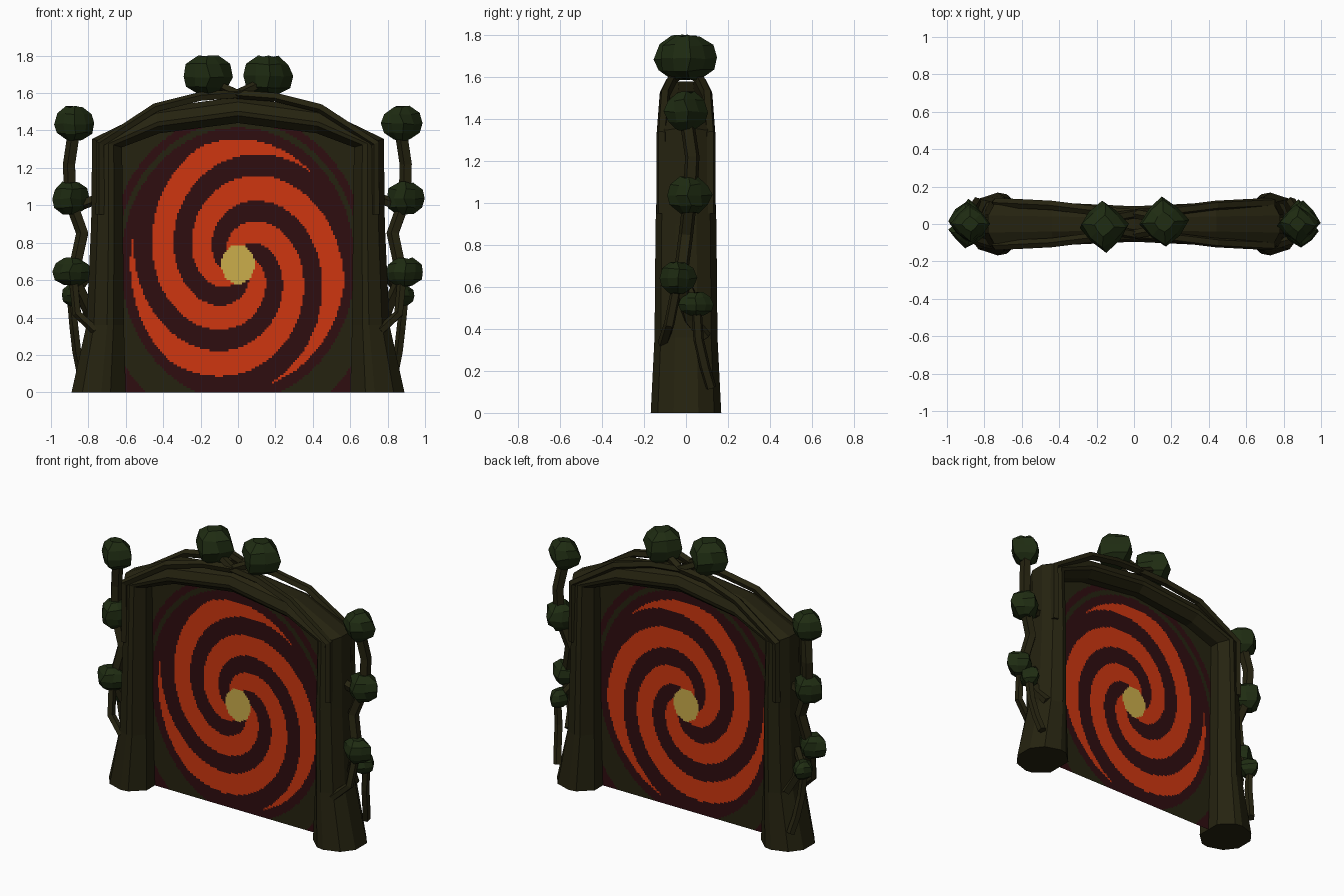
import bpy, bmesh, math, random
from mathutils import Vector

if "Cube" in bpy.data.objects:
    bpy.data.objects.remove(bpy.data.objects["Cube"])

random.seed(4)


def material(name, rgb):
    m = bpy.data.materials.new(name)
    m.diffuse_color = (*rgb, 1)
    m.use_nodes = True
    m.node_tree.nodes["Principled BSDF"].inputs["Base Color"].default_value = m.diffuse_color
    return m


WOOD = material("dark olive wood", (0.0185, 0.0165, 0.005))
LEAF = material("dark leaf green", (0.0135, 0.025, 0.006))
ORANGE = material("portal orange", (0.62, 0.037, 0.005))
RED = material("portal dark red", (0.028, 0.004, 0.005))
YELLOW = material("portal yellow", (0.6, 0.42, 0.07))


def finish(bm, name, mats):
    me = bpy.data.meshes.new(name)
    bm.to_mesh(me)
    bm.free()
    ob = bpy.data.objects.new(name, me)
    bpy.context.collection.objects.link(ob)
    for m in mats:
        me.materials.append(m)
    return ob


def loft(name, rings, mat):
    """Skin closed rings of points and cap both ends."""
    bm = bmesh.new()
    vs = [[bm.verts.new(p) for p in r] for r in rings]
    n = len(rings[0])
    for a, b in zip(vs, vs[1:]):
        for i in range(n):
            j = (i + 1) % n
            bm.faces.new((a[i], a[j], b[j], b[i]))
    bm.faces.new(vs[0])
    bm.faces.new(vs[-1])
    bmesh.ops.recalc_face_normals(bm, faces=bm.faces)
    return finish(bm, name, [mat])


def vine(name, pts, radius, sides=5):
    """Low-poly tube tapering along a path."""
    pts = [Vector(p) for p in pts]
    rings = []
    for k, p in enumerate(pts):
        t = (pts[min(k + 1, len(pts) - 1)] - pts[max(k - 1, 0)]).normalized()
        u = t.cross(Vector((0, 1, 0))).normalized()
        w = t.cross(u)
        rings.append([p + radius * (math.cos(a) * u + math.sin(a) * w)
                      for a in (2 * math.pi * i / sides for i in range(sides))])
    return loft(name, rings, WOOD)


def leaf_clump(name, c, rx, ry, rz):
    """Diamond-plan faceted clump with a flattened base."""
    rings = []
    for s, h in ((0.4, -1), (0.85, -0.6), (1, -0.05), (0.85, 0.55), (0.4, 0.97)):
        turn = random.uniform(-0.12, 0.12)
        ring = []
        for i in range(8):
            a = i * math.pi / 4 + turn
            r = s * (1 if i % 2 == 0 else 0.8) * random.uniform(0.93, 1.05)
            ring.append((c[0] + rx * r * math.cos(a), c[1] + ry * r * math.sin(a),
                         c[2] + rz * (h + random.uniform(-0.06, 0.06))))
        rings.append(ring)
    return loft(name, rings, LEAF)


# Arch frame: stations of inner edge, outer edge and half depth
half = [((0.60, 0), (0.89, 0), 0.168), ((0.61, 0.36), (0.81, 0.36), 0.15),
        ((0.615, 0.9), (0.785, 0.9), 0.145), ((0.62, 1.31), (0.78, 1.355), 0.13),
        ((0.42, 1.385), (0.44, 1.52), 0.115)]
mid = [((0, 1.44), (0, 1.58), 0.095)]
flip = [((-a[0], a[1]), (-b[0], b[1]), d) for a, b, d in half]
section = [(0, 0.5), (0.28, 0.95), (0.45, 1), (0.8, 0.8), (1, 0.35)]
section += [(u, -v) for u, v in reversed(section)]
loft("arch_frame", [[(a[0] + (b[0] - a[0]) * u, d * v, a[1] + (b[1] - a[1]) * u)
                     for u, v in section] for a, b, d in half + mid + flip[::-1]], WOOD)

# Portal sheet: fine grid coloured by a three-armed spiral rule
CX, CZ, RX, RZ = 0.0, 0.685, 0.575, 0.67


def swirl(x, z):
    u, v = (x - CX) / RX, (z - CZ) / RZ
    r = math.hypot(u, v)
    deg = math.degrees(math.atan2(v, u))
    if r < 0.155:
        return 3
    if r < 1:
        p = ((r - 1.06 + 0.0032 * (deg - 60)) / 0.384 + 0.5) % 1 - 0.5
        return 2 if abs(p) < 0.27 else 1
    if r < 1.09:
        return 1
    if v > 0:
        return 1 if 1.14 < r < 1.21 else 0
    return 1 if r > 1.33 else 0


bm = bmesh.new()
NX, NZ, W, H = 124, 130, 0.63, 1.5
grid = [[bm.verts.new((-W + 2 * W * i / NX, 0, H * k / NZ)) for i in range(NX + 1)]
        for k in range(NZ + 1)]
for k in range(NZ):
    for i in range(NX):
        x, z = -W + 2 * W * (i + 0.5) / NX, H * (k + 0.5) / NZ
        if z > 1.5 - 0.2 * abs(x):
            continue
        f = bm.faces.new((grid[k][i], grid[k][i + 1], grid[k + 1][i + 1], grid[k + 1][i]))
        f.material_index = swirl(x, z)
bmesh.ops.delete(bm, geom=[v for v in bm.verts if not v.link_faces], context='VERTS')
finish(bm, "portal_swirl", [WOOD, RED, ORANGE, YELLOW])

# Vines and leaf clumps, repeated on each side
for s, side in ((-1, "left"), (1, "right")):
    vine("side_vine_" + side, [(s * 0.77, 0.09, 0.36), (s * 0.80, 0.02, 0.45),
         (s * 0.88, -0.03, 0.62), (s * 0.83, 0, 0.85), (s * 0.895, 0.02, 1.03),
         (s * 0.90, 0.03, 1.22), (s * 0.87, 0, 1.42)], 0.036)
    vine("upper_loop_" + side, [(s * 0.72, 0, 1.05), (s * 0.82, 0.01, 1.01),
         (s * 0.9, 0.02, 1.03)], 0.03)
    vine("low_loop_" + side, [(s * 0.84, 0.12, 0.12), (s * 0.86, 0.09, 0.22),
         (s * 0.875, 0.06, 0.35), (s * 0.89, 0.05, 0.5), (s * 0.8, 0.0, 0.62)], 0.026)
    vine("low_root_" + side, [(s * 0.76, -0.11, 0.33), (s * 0.86, -0.08, 0.42),
         (s * 0.88, -0.04, 0.62)], 0.026)
    leaf_clump("leaf_high_" + side, (s * 0.875, 0, 1.44), 0.11, 0.105, 0.09)
    leaf_clump("leaf_middle_" + side, (s * 0.895, 0.015, 1.04), 0.105, 0.11, 0.085)
    leaf_clump("leaf_low_" + side, (s * 0.89, -0.04, 0.645), 0.105, 0.09, 0.075)
    leaf_clump("leaf_small_" + side, (s * 0.88, 0.05, 0.52), 0.065, 0.085, 0.055)
    leaf_clump("leaf_top_" + side, (s * 0.16, -s * -0.01, 1.695), 0.135, 0.14, 0.105)
    # Vines running over the arch on the front and back
    for f, face in ((-1, "front"), (1, "back")):
        vine("arch_vine_" + face + "_" + side, [(s * 0.735, f * 0.115, 0.95),
             (s * 0.735, f * 0.115, 1.33), (s * 0.44, f * 0.10, 1.52),
             (s * 0.2, f * 0.07, 1.58), (0, f * 0.055, 1.595),
             (-s * 0.14, f * 0.03, 1.66)], 0.026)
